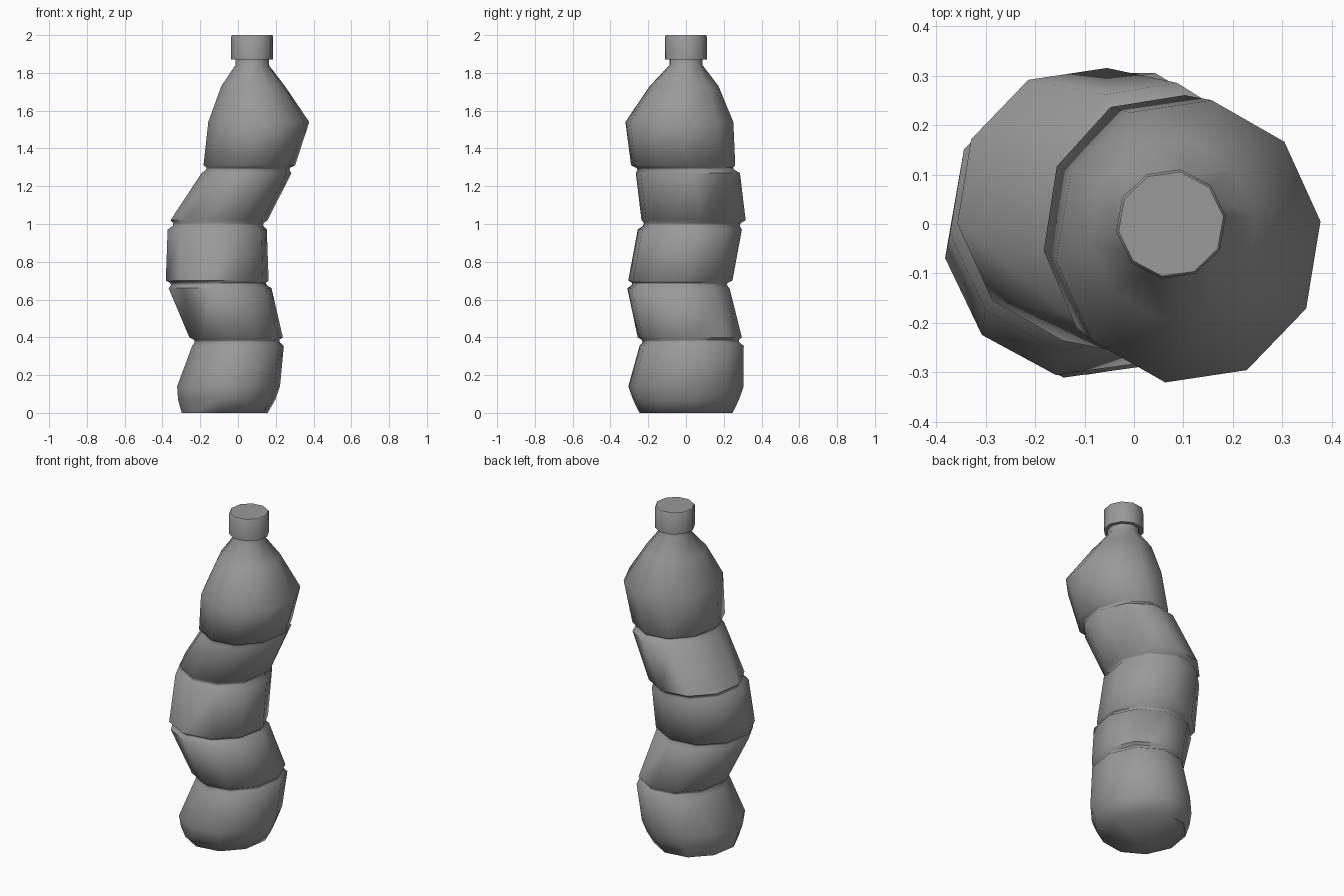
import bpy, bmesh, math

if "Cube" in bpy.data.objects:
    bpy.data.objects.remove(bpy.data.objects["Cube"], do_unlink=True)

grey = bpy.data.materials.new("plain grey")
grey.use_nodes = True
colour = (0.32, 0.32, 0.32, 1)
grey.diffuse_color = colour
grey.node_tree.nodes["Principled BSDF"].inputs["Base Color"].default_value = colour

SIDES = 10
PHASE = math.radians(8)


def ring_points(ring):
    """Corners of a level ring given as (height, centre x, centre y, radius x, radius y)."""
    z, cx, cy, rx, ry = ring
    angles = [PHASE + math.tau * i / SIDES for i in range(SIDES)]
    return [(cx + rx * math.cos(a), cy + ry * math.sin(a), z) for a in angles]


def groove(below, above):
    """Two narrower rings that part a band from the next one."""
    rings = []
    for share in (0.4, 0.7):
        mixed = [a + (b - a) * share for a, b in zip(below, above)]
        radii = [0.93 * min(below[k], above[k]) for k in (3, 4)]
        rings.append(mixed[:3] + radii)
    return rings


def loft(name, rings, smooth_angle):
    """Skin a closed solid over a stack of rings."""
    bm = bmesh.new()
    loops = [[bm.verts.new(p) for p in ring_points(ring)] for ring in rings]
    for low, high in zip(loops, loops[1:]):
        for i in range(SIDES):
            j = (i + 1) % SIDES
            bm.faces.new((low[i], low[j], high[j], high[i]))
    bm.faces.new(loops[0][::-1])
    bm.faces.new(loops[-1])
    mesh = bpy.data.meshes.new(name)
    bm.to_mesh(mesh)
    bm.free()
    mesh.materials.append(grey)
    obj = bpy.data.objects.new(name, mesh)
    bpy.context.collection.objects.link(obj)
    bpy.ops.object.select_all(action="DESELECT")
    obj.select_set(True)
    bpy.context.view_layer.objects.active = obj
    bpy.ops.object.shade_smooth_by_angle(angle=math.radians(smooth_angle))


# Crumpled bottle: each band leans its own way
base = [(0, -.07, 0, .23, .25),
        (.07, -.06, 0, .26, .285),
        (.14, -.05, 0, .275, .31),
        (.355, 0, .03, .245, .28)]
lower_band = [(.4, -.01, .02, .25, .28),
              (.66, -.095, -.04, .275, .275)]
middle_band = [(.7, -.11, -.03, .275, .28),
               (.97, -.11, .02, .265, .28)]
upper_band = [(1.02, -.1, .04, .26, .28),
              (1.27, .045, .01, .24, .28)]
shoulder = [(1.31, .06, -.015, .245, .28),
            (1.54, .11, -.035, .27, .29),
            (1.73, .08, -.01, .17, .185),
            (1.84, .075, 0, .09, .09),
            (1.88, .075, 0, .09, .09)]

body = base
for band in (lower_band, middle_band, upper_band, shoulder):
    body = body + groove(body[-1], band[0]) + band
loft("bottle_body", body, 65)

# Screw cap with a softened top edge
cap_radius = 0.112
loft("bottle_cap", [(z, .075, 0, cap_radius - inset, cap_radius - inset)
                    for z, inset in ((1.87, 0), (1.993, 0), (2, .005))], 40)
